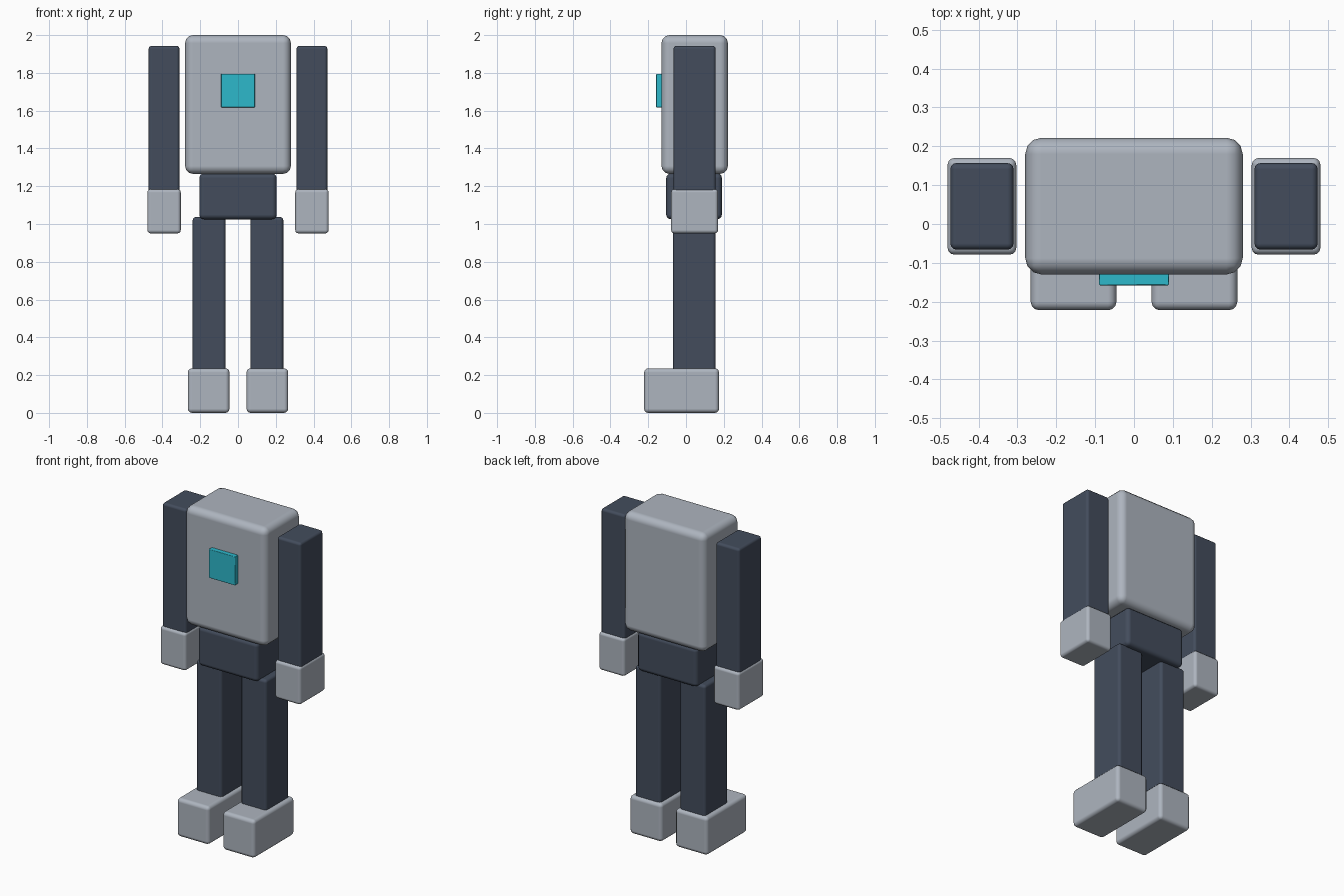
import bpy
import bmesh
from mathutils import Vector

cube = bpy.data.objects.get("Cube")
if cube:
    bpy.data.objects.remove(cube, do_unlink=True)


def material(name, rgb):
    mat = bpy.data.materials.new(name)
    mat.use_nodes = True
    colour = (*rgb, 1.0)
    mat.diffuse_color = colour
    mat.node_tree.nodes["Principled BSDF"].inputs["Base Color"].default_value = colour
    return mat


light_grey = material("light grey", (0.42, 0.46, 0.52))
dark_slate = material("dark slate", (0.056, 0.073, 0.108))
cyan = material("cyan", (0.026, 0.48, 0.60))


def block(name, low, high, mat, radius, segments=3):
    """Rounded box between two opposite corners."""
    low, high = Vector(low), Vector(high)
    size = high - low
    bm = bmesh.new()
    bmesh.ops.create_cube(bm, size=1)
    bmesh.ops.scale(bm, vec=size, verts=bm.verts)
    mesh = bpy.data.meshes.new(name)
    bm.to_mesh(mesh)
    bm.free()
    mesh.materials.append(mat)
    obj = bpy.data.objects.new(name, mesh)
    obj.location = (low + high) / 2
    bpy.context.collection.objects.link(obj)
    if radius:
        mesh.polygons.foreach_set("use_smooth", [True] * len(mesh.polygons))
        bevel = obj.modifiers.new("rounded edges", "BEVEL")
        bevel.width = radius
        bevel.segments = segments
        bevel.harden_normals = True
    return obj


def pair(name, low, high, mat, radius):
    """Block on the model's left (+x) and its mirror on the right."""
    block("left_" + name, low, high, mat, radius)
    block("right_" + name, (-high[0], low[1], low[2]),
          (-low[0], high[1], high[2]), mat, radius)


# Body
block("torso", (-0.28, -0.13, 1.265), (0.28, 0.222, 2.0), light_grey, 0.042)
block("pelvis", (-0.205, -0.105, 1.025), (0.205, 0.19, 1.268), dark_slate, 0.025)
block("chest_panel", (-0.09, -0.158, 1.617), (0.09, -0.12, 1.795), cyan, 0.003, 1)

# Limbs
pair("arm", (0.31, -0.066, 1.16), (0.473, 0.157, 1.943), dark_slate, 0.016)
pair("hand", (0.303, -0.079, 0.95), (0.48, 0.17, 1.185), light_grey, 0.018)
pair("leg", (0.065, -0.069, 0.2), (0.24, 0.157, 1.037), dark_slate, 0.018)
pair("foot", (0.045, -0.222, 0.0), (0.266, 0.175, 0.236), light_grey, 0.022)
